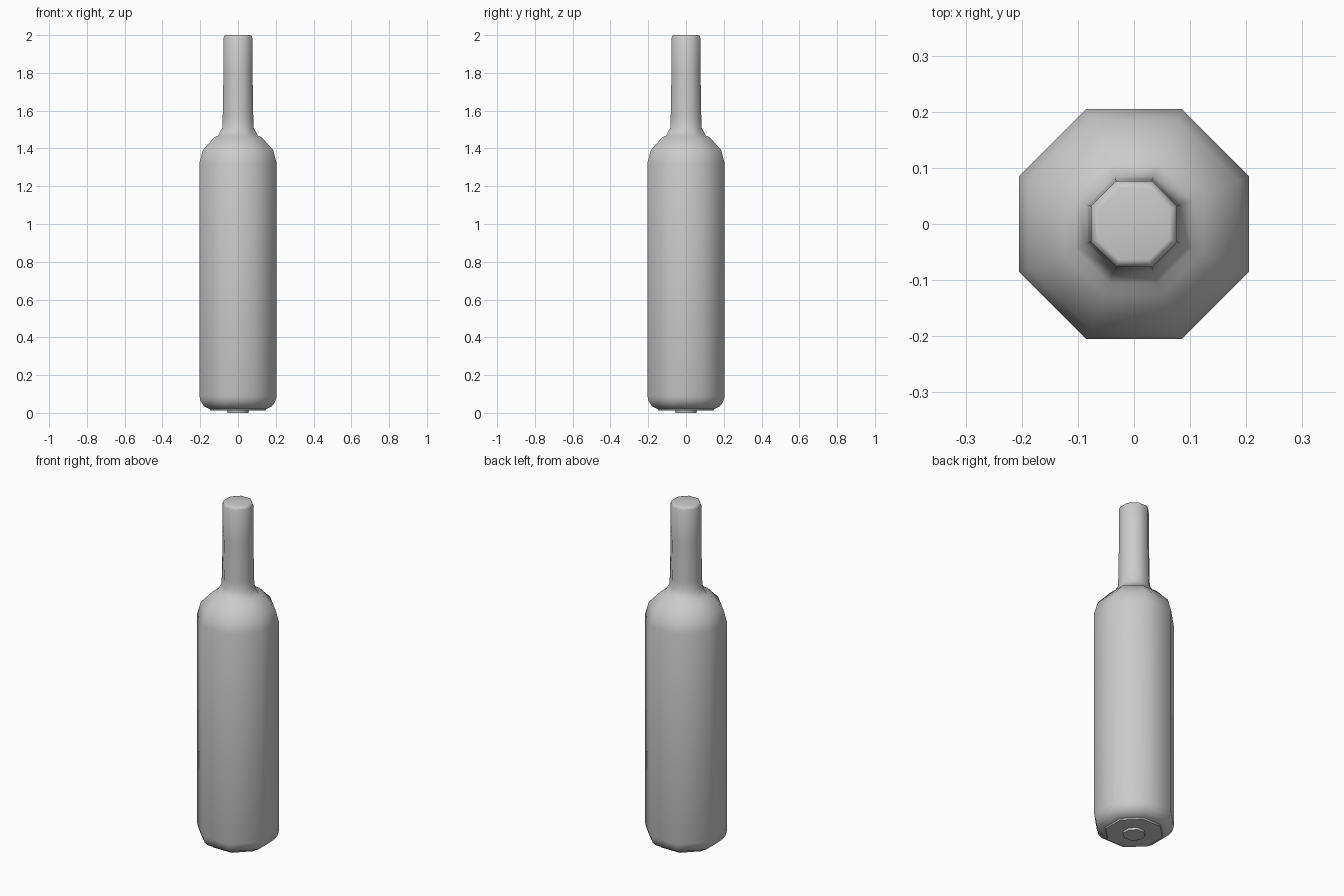
import bpy
import bmesh
from math import cos, sin, pi

cube = bpy.data.objects.get("Cube")
if cube:
    bpy.data.objects.remove(cube, do_unlink=True)

SIDES = 8

glass = bpy.data.materials.new("grey")
glass.use_nodes = True
grey = (0.6, 0.6, 0.6, 1)
glass.diffuse_color = grey
glass.node_tree.nodes["Principled BSDF"].inputs["Base Color"].default_value = grey


def lathe(name, profile):
    """Closed eight-sided solid; profile gives (flat-to-axis distance, height)."""
    bm = bmesh.new()
    rings = []
    for apothem, z in profile:
        r = apothem / cos(pi / SIDES)
        angles = [(i + 0.5) * 2 * pi / SIDES for i in range(SIDES)]
        rings.append([bm.verts.new((r * cos(a), r * sin(a), z)) for a in angles])
    for low, high in zip(rings, rings[1:]):
        for i in range(SIDES):
            j = (i + 1) % SIDES
            bm.faces.new((low[i], low[j], high[j], high[i]))
    bm.faces.new(rings[0][::-1])
    bm.faces.new(rings[-1])
    mesh = bpy.data.meshes.new(name)
    bm.to_mesh(mesh)
    bm.free()
    mesh.materials.append(glass)
    obj = bpy.data.objects.new(name, mesh)
    bpy.context.collection.objects.link(obj)
    bpy.ops.object.select_all(action="DESELECT")
    obj.select_set(True)
    bpy.context.view_layer.objects.active = obj
    bpy.ops.object.shade_smooth_by_angle(angle=pi / 3)
    return obj


# Body, shoulder, neck and rounded lip in one profile
lathe("bottle", [
    (0.15, 0.02), (0.18, 0.035), (0.197, 0.06), (0.205, 0.09),
    (0.205, 1.32), (0.187, 1.39), (0.125, 1.46), (0.105, 1.468),
    (0.083, 1.51), (0.081, 1.56), (0.077, 1.8), (0.077, 1.985),
    (0.071, 1.998), (0.064, 2.0),
])

# Shallow steps under the base
lathe("base_plate", [(0.145, 0.012), (0.15, 0.024)])
lathe("base_button", [(0.056, 0.0), (0.058, 0.014)])
